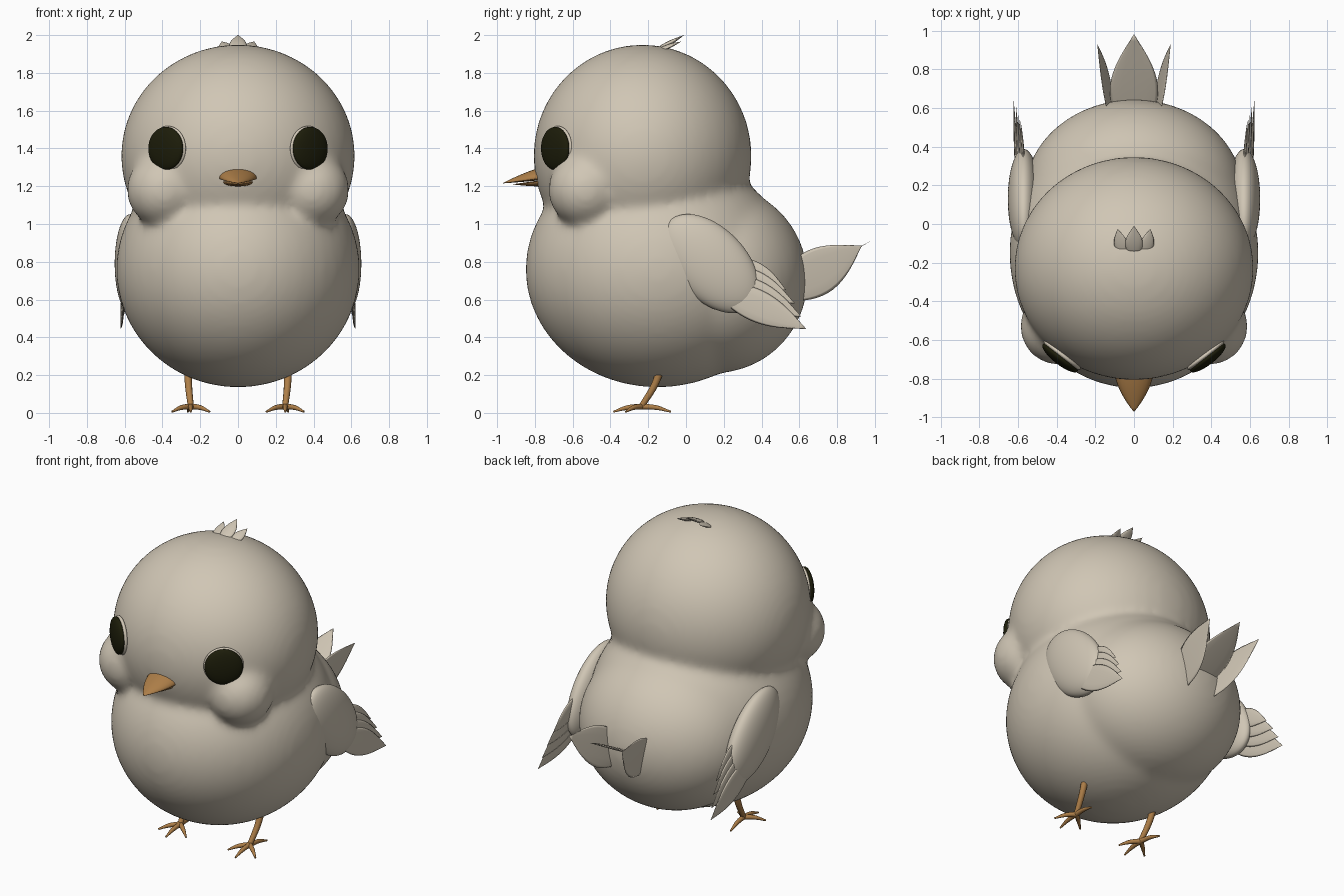
import bpy, bmesh, math
from mathutils import Vector, Matrix

cube = bpy.data.objects.get("Cube")
if cube:
    bpy.data.objects.remove(cube, do_unlink=True)


def material(name, rgb):
    m = bpy.data.materials.new(name)
    m.use_nodes = True
    m.diffuse_color = (*rgb, 1)
    bsdf = m.node_tree.nodes["Principled BSDF"]
    bsdf.inputs["Base Color"].default_value = (*rgb, 1)
    bsdf.inputs["Roughness"].default_value = 0.7
    return m


cream = material("cream down", (0.63, 0.565, 0.46))
orange = material("orange horn", (0.42, 0.21, 0.065))
black = material("eye black", (0.012, 0.012, 0.003))


def make_object(name, bm, mat):
    bmesh.ops.recalc_face_normals(bm, faces=bm.faces)
    for f in bm.faces:
        f.smooth = True
    mesh = bpy.data.meshes.new(name)
    bm.to_mesh(mesh)
    bm.free()
    mesh.materials.append(mat)
    obj = bpy.data.objects.new(name, mesh)
    bpy.context.collection.objects.link(obj)
    return obj


def add_ellipsoid(bm, centre, radii, rot=Matrix()):
    mat = Matrix.Translation(centre) @ rot @ Matrix.Diagonal((*radii, 1))
    bmesh.ops.create_uvsphere(bm, u_segments=48, v_segments=32, radius=1, matrix=mat)


def ellipsoid(name, centre, radii, mat, rot=Matrix()):
    bm = bmesh.new()
    add_ellipsoid(bm, centre, radii, rot)
    return make_object(name, bm, mat)


def loft(name, rings, mat):
    """Skin a row of closed rings and cap both ends."""
    bm = bmesh.new()
    rows = [[bm.verts.new(p) for p in ring] for ring in rings]
    n = len(rows[0])
    for a, b in zip(rows, rows[1:]):
        for i in range(n):
            j = (i + 1) % n
            bm.faces.new((a[i], a[j], b[j], b[i]))
    bm.faces.new(rows[0])
    bm.faces.new(rows[-1])
    return make_object(name, bm, mat)


def feather(name, base, tip, side, half_width, thick=0.009, blunt=0.22):
    """Flat pointed leaf running from base to tip, spread along side."""
    base, tip = Vector(base), Vector(tip)
    axis = tip - base
    side = Vector(side)
    side = (side - axis * side.dot(axis) / axis.length_squared).normalized()
    normal = axis.cross(side).normalized()
    rings = []
    for k in range(15):
        t = k / 14
        w = max(math.sin(math.pi * (blunt + (1 - blunt) * t)), 0.01)
        ring = []
        for i in range(12):
            a = math.tau * i / 12
            ring.append(base + axis * t + side * (half_width * w * math.cos(a))
                        + normal * (thick * w * math.sin(a)))
        rings.append(ring)
    return loft(name, rings, cream)


# Head, cheeks, belly and rump melted into one soft skin
bm = bmesh.new()
add_ellipsoid(bm, (0, -0.23, 1.36), (0.62, 0.578, 0.59))
add_ellipsoid(bm, (0, -0.15, 0.76), (0.645, 0.7, 0.625))
add_ellipsoid(bm, (0, 0.15, 0.71), (0.57, 0.495, 0.5))
for s in (1, -1):
    add_ellipsoid(bm, (s * 0.39, -0.53, 1.18), (0.2, 0.2, 0.2))
body = make_object("body", bm, cream)
remesh = body.modifiers.new("melt", "REMESH")
remesh.mode = 'VOXEL'
remesh.voxel_size = 0.02
remesh.use_smooth_shade = True
soften = body.modifiers.new("soften", "SMOOTH")
soften.factor = 0.5
soften.iterations = 24


# Beak: two tapering halves
def beak_half(name, length, width, ridge, edge, drop, tip_z):
    rings = []
    for k in range(13):
        t = 0.985 * k / 12
        w = width * (1 - t ** 1.8)
        ez = edge + (tip_z - edge) * t
        fade = 1 - t ** 1.5
        ring = []
        for i in range(24):
            a = math.tau * i / 24
            h = ridge if math.sin(a) > 0 else drop
            ring.append((w * math.cos(a), -0.74 - length * t, ez + h * fade * math.sin(a)))
        rings.append(ring)
    return loft(name, rings, orange)


beak_half("upper_beak", 0.233, 0.105, 0.058, 1.248, 0.012, 1.215)
beak_half("lower_beak", 0.18, 0.085, 0.008, 1.226, 0.026, 1.21)


def leg(name, s):
    """Bent shin and four toes as tapering tubes."""
    cu = bpy.data.curves.new(name, 'CURVE')
    cu.dimensions = '3D'
    cu.bevel_depth = 0.02
    cu.bevel_resolution = 3
    cu.resolution_u = 6
    cu.use_fill_caps = True
    x, y = 0.25, -0.235
    paths = [[(0.265, -0.13, 0.25, 1.1), (0.262, -0.165, 0.15, 0.95), (x, y, 0.035, 0.8)]]
    for dx, dy in ((0, -0.15), (0.1, -0.085), (-0.1, -0.085), (0.015, 0.155)):
        paths.append([(x, y, 0.034, 0.8),
                      (x + dx * 0.5, y + dy * 0.5, 0.028, 0.65),
                      (x + dx, y + dy, 0.006, 0.25)])
    for path in paths:
        sp = cu.splines.new('BEZIER')
        sp.bezier_points.add(len(path) - 1)
        for bp, (px, py, pz, r) in zip(sp.bezier_points, path):
            bp.co = (s * px, py, pz)
            bp.radius = r
            bp.handle_left_type = bp.handle_right_type = 'AUTO'
    cu.materials.append(orange)
    bpy.context.collection.objects.link(bpy.data.objects.new(name, cu))


# Wing feathers: base y, base z, tip y, tip z, half width
QUILLS = ((0.22, 0.64, 0.635, 0.445, 0.085), (0.24, 0.69, 0.61, 0.51, 0.075),
          (0.25, 0.74, 0.575, 0.58, 0.068), (0.27, 0.79, 0.53, 0.65, 0.06))

for s, word in ((1, "left"), (-1, "right")):
    # Eye lens with a pale lid rim behind it
    turn = Matrix.Rotation(s * math.radians(38), 4, 'Z')
    out = turn @ Vector((0, -1, 0))
    spot = Vector((s * 0.375, -0.683, 1.4))
    ellipsoid(word + "_eye", spot + out * 0.012, (0.114, 0.034, 0.114), black, turn)
    ellipsoid(word + "_eye_rim", spot - out * 0.006, (0.119, 0.028, 0.119), cream, turn)

    # Wing: plump shoulder and layered quills
    tilt = Matrix.Rotation(math.radians(-46), 4, 'X')
    ellipsoid(word + "_wing", (s * 0.57, 0.13, 0.79), (0.083, 0.315, 0.19), cream, tilt)
    for i, (by, bz, ty, tz, hw) in enumerate(QUILLS):
        inset = 0.012 * i
        feather(f"{word}_wing_feather_{i + 1}", (s * (0.605 - inset), by, bz),
                (s * (0.622 - inset), ty, tz), (0, 0.4, 0.9), hw)

    # Outer tail blade and outer crest tuft
    feather(word + "_tail_feather", (s * 0.105, 0.55, 0.66), (s * 0.19, 0.93, 0.885),
            (s * 0.1, -0.5, 0.85), 0.125, 0.007)
    feather(word + "_crest_feather", (s * 0.06, -0.14, 1.922), (s * 0.085, -0.025, 1.966),
            (1, s * -0.3, s * -0.3), 0.036, 0.01, 0.3)
    leg(word + "_leg", s)

feather("middle_tail_feather", (0, 0.52, 0.67), (0, 0.98, 0.91), (1, 0, 0), 0.125, 0.007)
feather("middle_crest_feather", (0, -0.14, 1.93), (0, -0.01, 2.0), (1, 0, 0), 0.045, 0.012, 0.3)
